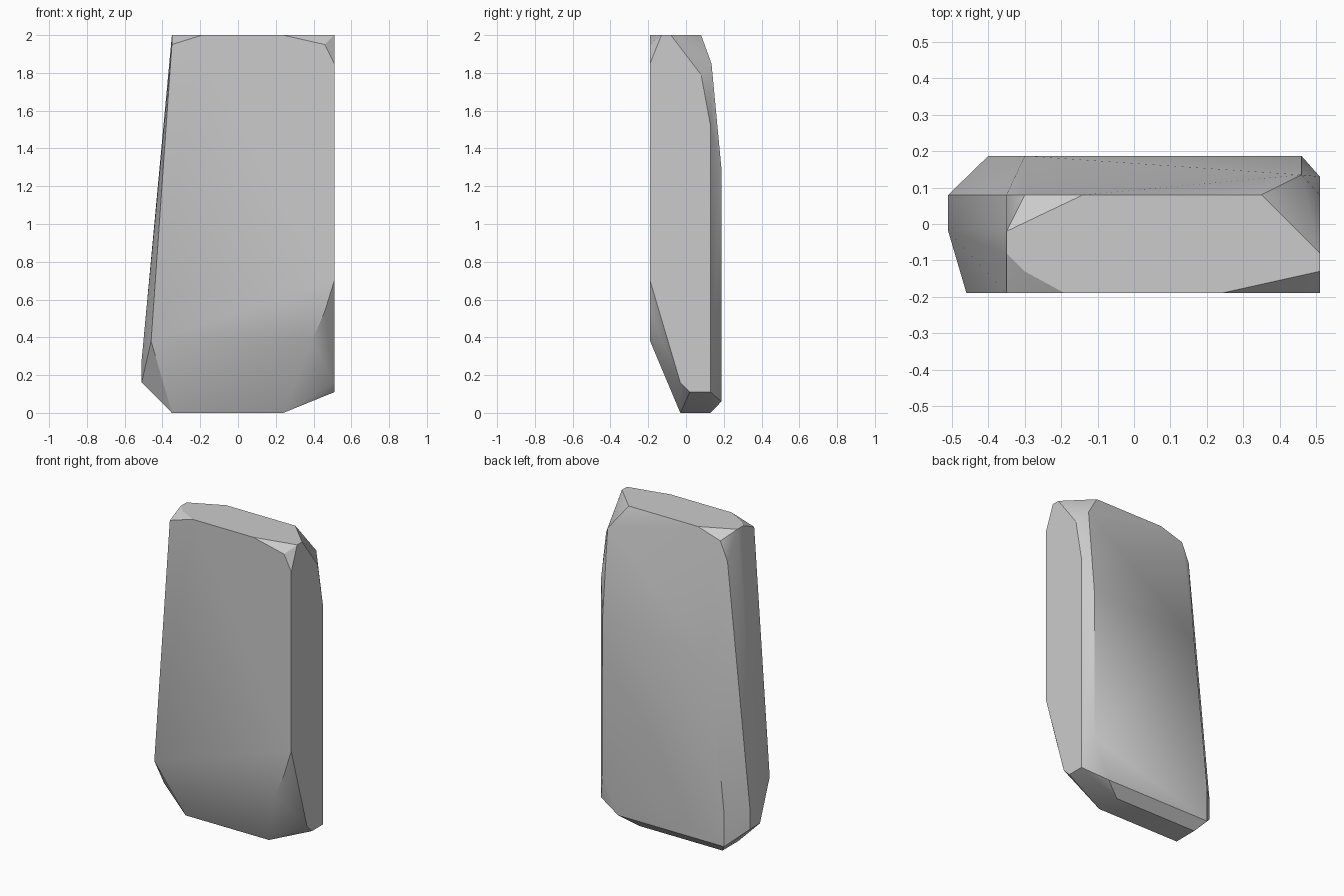
import bpy
import bmesh
import math

cube = bpy.data.objects.get("Cube")
if cube:
    bpy.data.objects.remove(cube, do_unlink=True)

# Depths shared by the main planes of the slab
FRONT, BACK, SIDE = -0.19, 0.187, 0.51
TOP, BOTTOM = 2.0, 0.0


def on_z(z, *corners):
    return [(x, y, z) for x, y in corners]


def on_y(y, *corners):
    return [(x, y, z) for x, z in corners]


def on_x(x, *corners):
    return [(x, y, z) for y, z in corners]


# Outline of each flat side of the chipped slab
outline = {
    "top": on_z(TOP, (-0.35, -0.08), (-0.30, -0.13), (-0.19, FRONT), (0.24, FRONT),
                (SIDE, -0.13), (SIDE, -0.08), (0.35, 0.08), (-0.14, 0.08), (-0.35, -0.02)),
    "base": on_z(BOTTOM, (-0.35, -0.03), (0.24, -0.03), (0.24, 0.13), (-0.35, 0.13)),
    "front": on_y(FRONT, (-0.35, 1.95), (0.46, 1.95), (SIDE, 1.85), (SIDE, 0.70),
                  (0.46, 0.54), (0.39, 0.38), (-0.46, 0.38)),
    "back": on_y(BACK, (0.46, 1.3), (0.46, 0.3), (0.35, 0.06), (-0.40, 0.06),
                 (-0.40, 0.28), (-0.30, 1.25)),
    "left": on_x(SIDE, (0.08, 1.79), (0.13, 1.52), (0.13, 0.11), (0.02, 0.11), (-0.03, 0.16)),
    "right": on_x(-SIDE, (-0.02, 0.16), (-0.02, 0.28), (0.08, 0.28), (0.08, 0.16)),
    "back_shoulder": on_y(0.08, (-0.30, 1.95), (-0.35, 1.83)) + on_y(0.135, (0.46, 1.85)),
}

# Wrap the outlines into one solid and merge coplanar triangles
bm = bmesh.new()
for corners in outline.values():
    for co in corners:
        bm.verts.new(co)
bmesh.ops.remove_doubles(bm, verts=bm.verts, dist=0.001)
bmesh.ops.convex_hull(bm, input=bm.verts)
bmesh.ops.delete(bm, geom=[v for v in bm.verts if not v.link_faces], context="VERTS")
bmesh.ops.dissolve_limit(bm, angle_limit=math.radians(2), verts=bm.verts, edges=bm.edges)
bmesh.ops.recalc_face_normals(bm, faces=bm.faces)

mesh = bpy.data.meshes.new("rock_slab")
bm.to_mesh(mesh)
bm.free()
rock = bpy.data.objects.new("rock_slab", mesh)
bpy.context.collection.objects.link(rock)

# Stone colour
stone = bpy.data.materials.new("grey_stone")
stone.use_nodes = True
color = (0.6, 0.6, 0.6, 1)
stone.diffuse_color = color
stone.node_tree.nodes["Principled BSDF"].inputs["Base Color"].default_value = color
mesh.materials.append(stone)

# Soft shading across shallow edges, crisp chips elsewhere
bpy.ops.object.select_all(action="DESELECT")
rock.select_set(True)
bpy.context.view_layer.objects.active = rock
bpy.ops.object.shade_smooth_by_angle(angle=math.radians(30))
